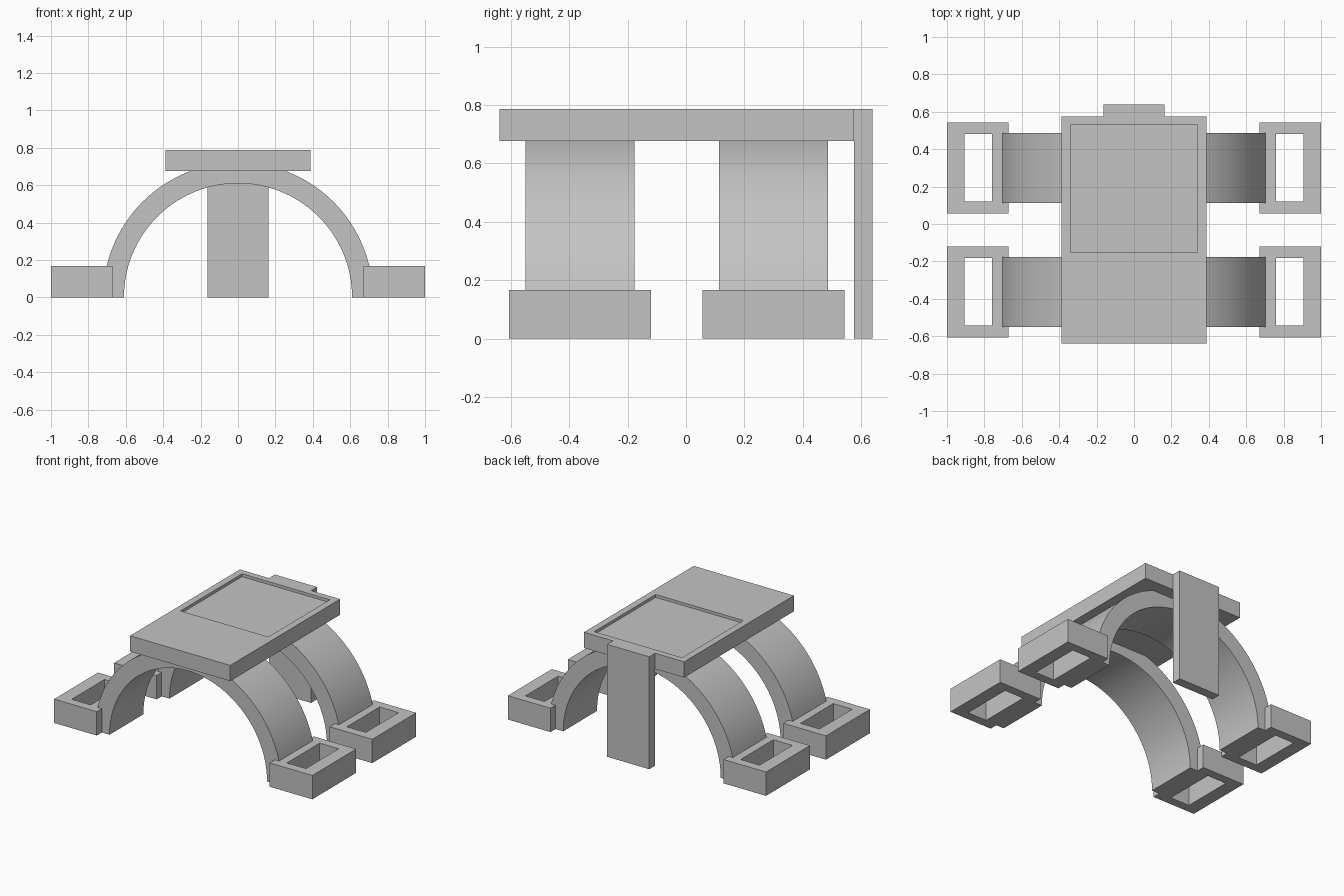
import bpy, bmesh
from math import sin, cos, asin, pi

default = bpy.data.objects.get("Cube")
if default:
    bpy.data.objects.remove(default, do_unlink=True)

# Single plain grey
GREY = (0.55, 0.55, 0.55, 1)
grey = bpy.data.materials.new("plain grey")
grey.use_nodes = True
grey.diffuse_color = GREY
grey.node_tree.nodes["Principled BSDF"].inputs["Base Color"].default_value = GREY


def finish(name, bm):
    bmesh.ops.recalc_face_normals(bm, faces=bm.faces)
    mesh = bpy.data.meshes.new(name)
    bm.to_mesh(mesh)
    bm.free()
    mesh.materials.append(grey)
    obj = bpy.data.objects.new(name, mesh)
    bpy.context.collection.objects.link(obj)
    return obj


def add_box(bm, x, y, z):
    """Box from (min, max) ranges."""
    verts = bmesh.ops.create_cube(bm, size=1)["verts"]
    for v in verts:
        for i, (lo, hi) in enumerate((x, y, z)):
            v.co[i] = hi if v.co[i] > 0 else lo
    return verts


def inset_box(bm, x, y, z, hole_x, hole_y, depth, through=False):
    """Box with a rectangular pocket or through hole in its top."""
    outer_xy = [(x[0], y[0]), (x[1], y[0]), (x[1], y[1]), (x[0], y[1])]
    inner_xy = [(hole_x[0], hole_y[0]), (hole_x[1], hole_y[0]),
                (hole_x[1], hole_y[1]), (hole_x[0], hole_y[1])]
    ring = lambda pts, h: [bm.verts.new((px, py, h)) for px, py in pts]
    loops = [ring(outer_xy, z[0]), ring(outer_xy, z[1]),
             ring(inner_xy, z[1]), ring(inner_xy, z[1] - depth)]
    pairs = list(zip(loops, loops[1:]))
    if through:
        pairs.append((loops[3], loops[0]))
    else:
        bm.faces.new(loops[0])
        bm.faces.new(loops[3])
    for a, b in pairs:
        for i in range(4):
            j = (i + 1) % 4
            bm.faces.new((a[i], a[j], b[j], b[i]))


INNER, OUTER = 0.61, 0.722
FOOT_H, FOOT_X = 0.167, 0.67
STEPS = 64


def build_arch(name, y0, y1):
    # Half ring whose ends are notched around the foot blocks
    start = asin(FOOT_H / OUTER)
    outer = [(FOOT_X, 0), (FOOT_X, FOOT_H)]
    for i in range(STEPS + 1):
        a = start + (pi - 2 * start) * i / STEPS
        outer.append((OUTER * cos(a), OUTER * sin(a)))
    outer += [(-FOOT_X, FOOT_H), (-FOOT_X, 0)]
    n = len(outer) - 1
    inner = [(INNER * cos(pi * i / n), INNER * sin(pi * i / n)) for i in range(n + 1)]
    bm = bmesh.new()
    rows = [[bm.verts.new((px, y, pz)) for px, pz in line]
            for line, y in ((outer, y0), (outer, y1), (inner, y1), (inner, y0))]
    for k in range(4):
        a, b = rows[k], rows[(k + 1) % 4]
        for i in range(n):
            bm.faces.new((a[i], a[i + 1], b[i + 1], b[i]))
    for end in (0, n):
        bm.faces.new([row[end] for row in rows])
    arch = finish(name, bm)
    bpy.ops.object.select_all(action='DESELECT')
    arch.select_set(True)
    bpy.context.view_layer.objects.active = arch
    bpy.ops.object.shade_smooth_by_angle()


# Two arches, each standing on a pair of hollow feet
for label, yc in (("front", -0.363), ("back", 0.3)):
    build_arch(label + "_arch", yc - 0.187, yc + 0.187)
    for side, s in (("left", 1), ("right", -1)):
        bm = bmesh.new()
        inset_box(bm, (s * FOOT_X, s), (yc - 0.243, yc + 0.243), (0, FOOT_H),
                  (s * 0.76, s * 0.907), (yc - 0.181, yc + 0.181), FOOT_H, True)
        finish(label + "_" + side + "_foot", bm)

# Top slab with a shallow recess
bm = bmesh.new()
inset_box(bm, (-0.388, 0.388), (-0.64, 0.575), (0.677, 0.787),
          (-0.34, 0.34), (-0.15, 0.53), 0.02)
finish("top_slab", bm)

# Upright post on the back edge
bm = bmesh.new()
add_box(bm, (-0.163, 0.163), (0.575, 0.64), (0, 0.787))
finish("back_post", bm)
